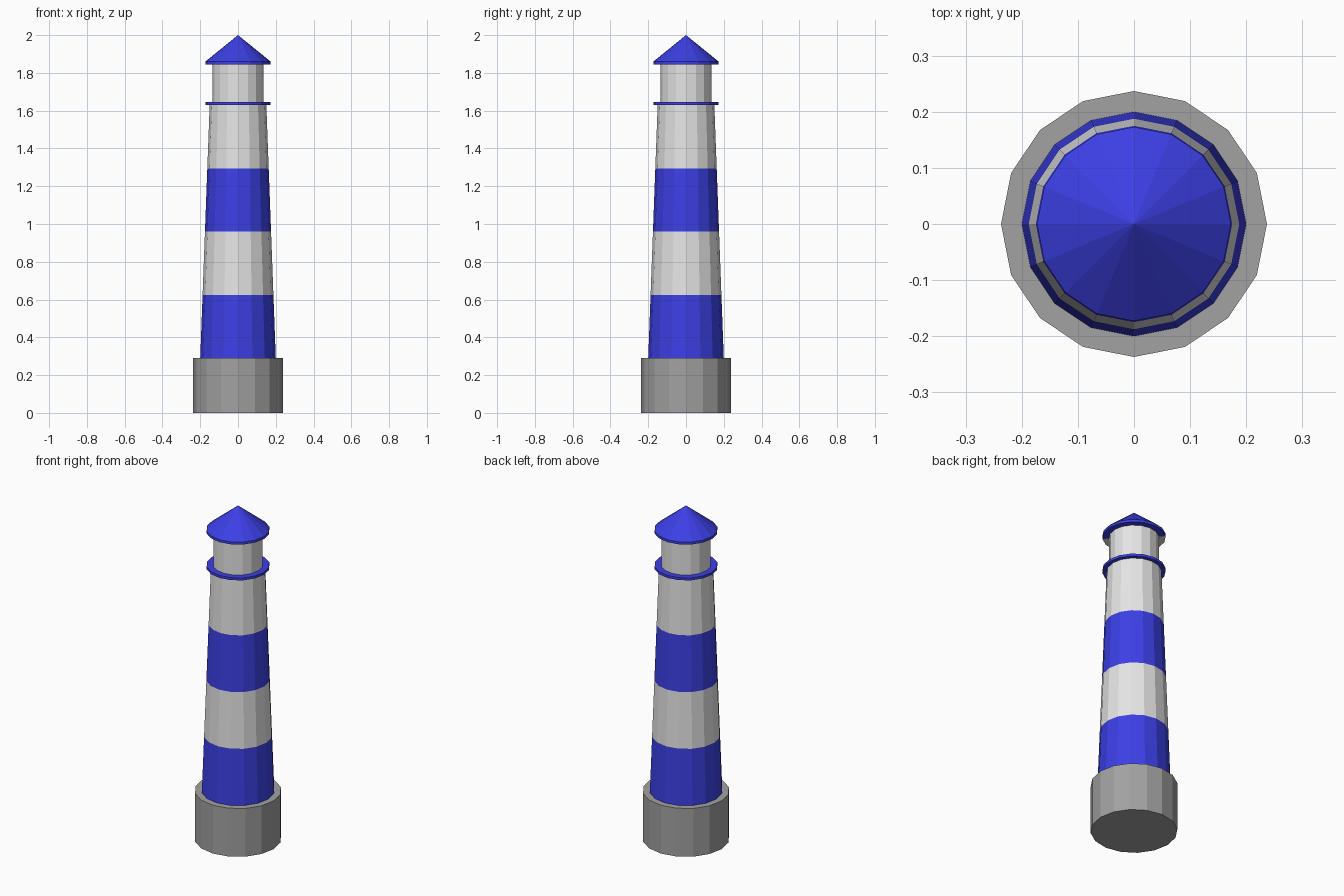
import bpy
import bmesh
from math import cos, sin, tau

SIDES = 16

cube = bpy.data.objects.get("Cube")
if cube:
    bpy.data.objects.remove(cube, do_unlink=True)


def make_material(name, rgb):
    mat = bpy.data.materials.new(name)
    mat.use_nodes = True
    colour = (*rgb, 1.0)
    mat.diffuse_color = colour
    mat.node_tree.nodes["Principled BSDF"].inputs["Base Color"].default_value = colour
    return mat


blue = make_material("blue paint", (0.045, 0.05, 0.78))
white = make_material("white paint", (0.78, 0.78, 0.78))
grey = make_material("grey stone", (0.36, 0.36, 0.36))


def lathe(name, profile, materials, rule=None):
    """Turn (radius, height) points into a faceted solid; radius 0 closes it."""
    bm = bmesh.new()
    rings = []
    for radius, z in profile:
        if radius == 0:
            rings.append([bm.verts.new((0, 0, z))] * SIDES)
        else:
            rings.append([bm.verts.new((radius * cos(tau * i / SIDES),
                                        radius * sin(tau * i / SIDES), z))
                          for i in range(SIDES)])
    for low, high in zip(rings, rings[1:]):
        for i in range(SIDES):
            j = (i + 1) % SIDES
            corners = [low[i], low[j], high[j], high[i]]
            bm.faces.new(list(dict.fromkeys(corners)))
    bm.normal_update()
    bmesh.ops.recalc_face_normals(bm, faces=bm.faces)
    if rule:
        for face in bm.faces:
            face.material_index = rule(face)
    mesh = bpy.data.meshes.new(name)
    bm.to_mesh(mesh)
    bm.free()
    for mat in materials:
        mesh.materials.append(mat)
    obj = bpy.data.objects.new(name, mesh)
    bpy.context.collection.objects.link(obj)
    return obj


def drum(name, radius, bottom, top, mat):
    return lathe(name, [(0, bottom), (radius, bottom), (radius, top), (0, top)], [mat])


# Stone foundation
BASE_TOP, TOWER_TOP = 0.29, 1.63
drum("foundation", 0.237, 0, BASE_TOP, grey)

# Tapered tower with four alternating bands
BANDS = 4
band_height = (TOWER_TOP - BASE_TOP) / BANDS
rings = [(0.2 - 0.0125 * k, BASE_TOP + band_height * k) for k in range(BANDS + 1)]
lathe("striped_tower", [(0, BASE_TOP)] + rings + [(0, TOWER_TOP)], [blue, white],
      lambda f: int((f.calc_center_median().z - BASE_TOP) / band_height) % 2)

# Gallery and lantern room
drum("gallery", 0.173, TOWER_TOP, 1.645, blue)
drum("lantern_room", 0.136, 1.645, 1.845, white)


# Conical roof with a thin eave; part of the soffit is white
def roof_colour(face):
    centre = face.calc_center_median()
    return int(face.normal.z < -0.9 and centre.x + centre.y < 0)


lathe("roof", [(0, 1.845), (0.173, 1.845), (0.173, 1.86), (0, 2)],
      [blue, white], roof_colour)
